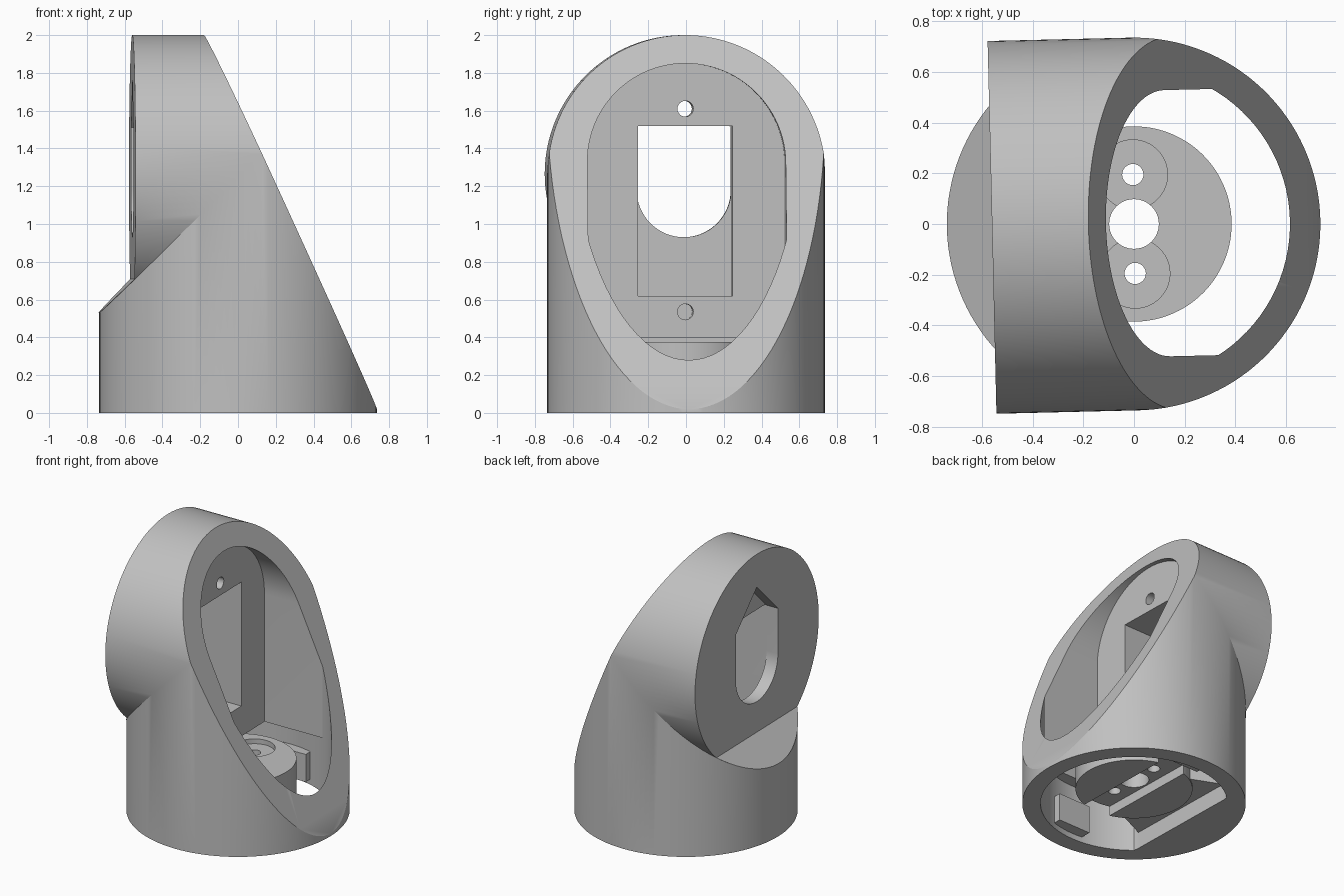
import bpy, bmesh, math
from mathutils import Matrix

if "Cube" in bpy.data.objects:
    bpy.data.objects.remove(bpy.data.objects["Cube"], do_unlink=True)

R, INNER, AXIS = 0.735, 0.615, 1.265   # outer radius, bore radius, height of the side barrel
FACE, PLATE, STEP = -0.56, -0.14, 0.40  # barrel face, inner plate face, bore ceiling

grey = bpy.data.materials.new("plain grey")
grey.use_nodes = True
grey.diffuse_color = (0.53, 0.53, 0.53, 1)
grey.node_tree.nodes["Principled BSDF"].inputs["Base Color"].default_value = (0.53, 0.53, 0.53, 1)


def loft(name, rings):
    """Closed solid through a list of equal rings."""
    bm = bmesh.new()
    rows = [[bm.verts.new(p) for p in ring] for ring in rings]
    n = len(rows[0])
    for a, b in zip(rows, rows[1:]):
        for i in range(n):
            j = (i + 1) % n
            bm.faces.new((a[i], a[j], b[j], b[i]))
    bm.faces.new(rows[0])
    bm.faces.new(rows[-1])
    bmesh.ops.recalc_face_normals(bm, faces=bm.faces)
    mesh = bpy.data.meshes.new(name)
    bm.to_mesh(mesh)
    bm.free()
    obj = bpy.data.objects.new(name, mesh)
    bpy.context.collection.objects.link(obj)
    mesh.materials.append(grey)
    return obj


def prism(name, pts, axis, lo, hi):
    """Extrude a 2D outline along x, y or z."""
    place = {"x": lambda u, v, w: (w, u, v),
             "y": lambda u, v, w: (u, w, v),
             "z": lambda u, v, w: (u, v, w)}[axis]
    return loft(name, [[place(u, v, w) for u, v in pts] for w in (lo, hi)])


def arc(cx, cy, r, start=0, end=360, n=96):
    full = end - start == 360
    steps = n if full else n + 1
    angles = [math.radians(start + (end - start) * i / n) for i in range(steps)]
    return [(cx + r * math.cos(a), cy + r * math.sin(a)) for a in angles]


def rect(x0, x1, y0, y1):
    return [(x0, y0), (x1, y0), (x1, y1), (x0, y1)]


def combine(target, tool, op="DIFFERENCE"):
    mod = target.modifiers.new("combine", "BOOLEAN")
    mod.operation, mod.object, mod.solver = op, tool, "EXACT"
    bpy.context.view_layer.objects.active = target
    bpy.ops.object.modifier_apply(modifier=mod.name)
    bpy.data.objects.remove(tool, do_unlink=True)


# Mitred elbow: upright barrel turning into a side barrel
circle = arc(0, 0, R, n=128)
body = loft("bracket_body", [
    [(x, y, 0) for x, y in circle],
    [(x, y, AXIS + x) for x, y in circle],
    [(-2, y, AXIS + x) for x, y in circle]])

# Trim the side barrel to its flat face, leaving the sloped shoulder
lift = AXIS + 0.003
combine(body, prism("face_trim", [(FACE, FACE + lift), (FACE, 3), (-3, 3), (-3, lift - 3)], "y", -2, 2))

# Slanted front cut
slope = (0.735 + 0.18) / (0.02 - 2)
combine(body, prism("slant_trim", [(-0.18 + slope, 3), (0.735 - 0.5 * slope * -1 * -1, -0.48),
                                   (3, -0.48), (3, 3)], "y", -2, 2))

# Main cavity: arched tunnel limited by the round bore
arch = [(-0.525, STEP - 0.01), (0.525, STEP - 0.01)] + arc(0, 1.325, 0.525, 0, 180, 48)
cavity = prism("cavity", arch, "x", PLATE, 2)
combine(cavity, prism("bore", arc(0, 0, INNER), "z", 0, 3), "INTERSECT")
combine(body, cavity)

# Open round base, flattened on the plate side
base = [(max(x, -0.41), y) for x, y in arc(0, 0, INNER)]
combine(body, prism("base_bore", base, "z", -0.2, STEP))

# Motor pocket, pointed outer slot and screw holes in the plate
combine(body, prism("motor_pocket", rect(-0.25, 0.25, 0.62, 1.52), "x", -0.47, 0))
slot = [(0.25, 1.51), (0, 1.76), (-0.25, 1.51)] + arc(0, 1.18, 0.25, 180, 360, 32)
combine(body, prism("outer_slot", slot, "x", -1, -0.468))
for height, depth in ((1.61, -0.5), (0.535, -0.35)):
    combine(body, prism("plate_screw", arc(0, height, 0.042, n=24), "x", depth, 0))

# Round horn mount with its bridge to the back wall
mount = prism("horn_mount", arc(0, 0, 0.385), "z", 0.11, 0.375)
bridge = [(-0.45, -0.44), (-0.2, -0.33), (-0.2, 0.33), (-0.45, 0.44)]
combine(mount, prism("bridge", bridge, "z", 0.12, 0.36), "UNION")
combine(mount, prism("centre_hole", arc(0, 0, 0.098, n=48), "z", -1, 1))
combine(mount, prism("horn_channel", rect(-0.11, 0.11, -0.5, 0.5), "z", -1, 0.18))
for side in (-1, 1):
    y = side * 0.195
    combine(mount, prism("horn_recess", arc(0, y, 0.137, n=48), "z", 0.34, 1))
    combine(mount, prism("horn_screw", arc(0, y, 0.042, n=24), "z", -1, 1))
combine(body, mount, "UNION")

# Small tabs on the bore wall
for side in (-1, 1):
    lo, hi = sorted((side * 0.535, side * 0.65))
    combine(body, prism("wall_tab", rect(-0.08, 0.18, lo, hi), "z", 0.04, 0.24), "UNION")

# Slight twist about the upright axis, then shading
body.data.transform(Matrix.Rotation(math.radians(1.36), 4, "Z"))
bpy.ops.object.select_all(action="DESELECT")
body.select_set(True)
bpy.context.view_layer.objects.active = body
bpy.ops.object.shade_smooth_by_angle(angle=math.radians(25))
